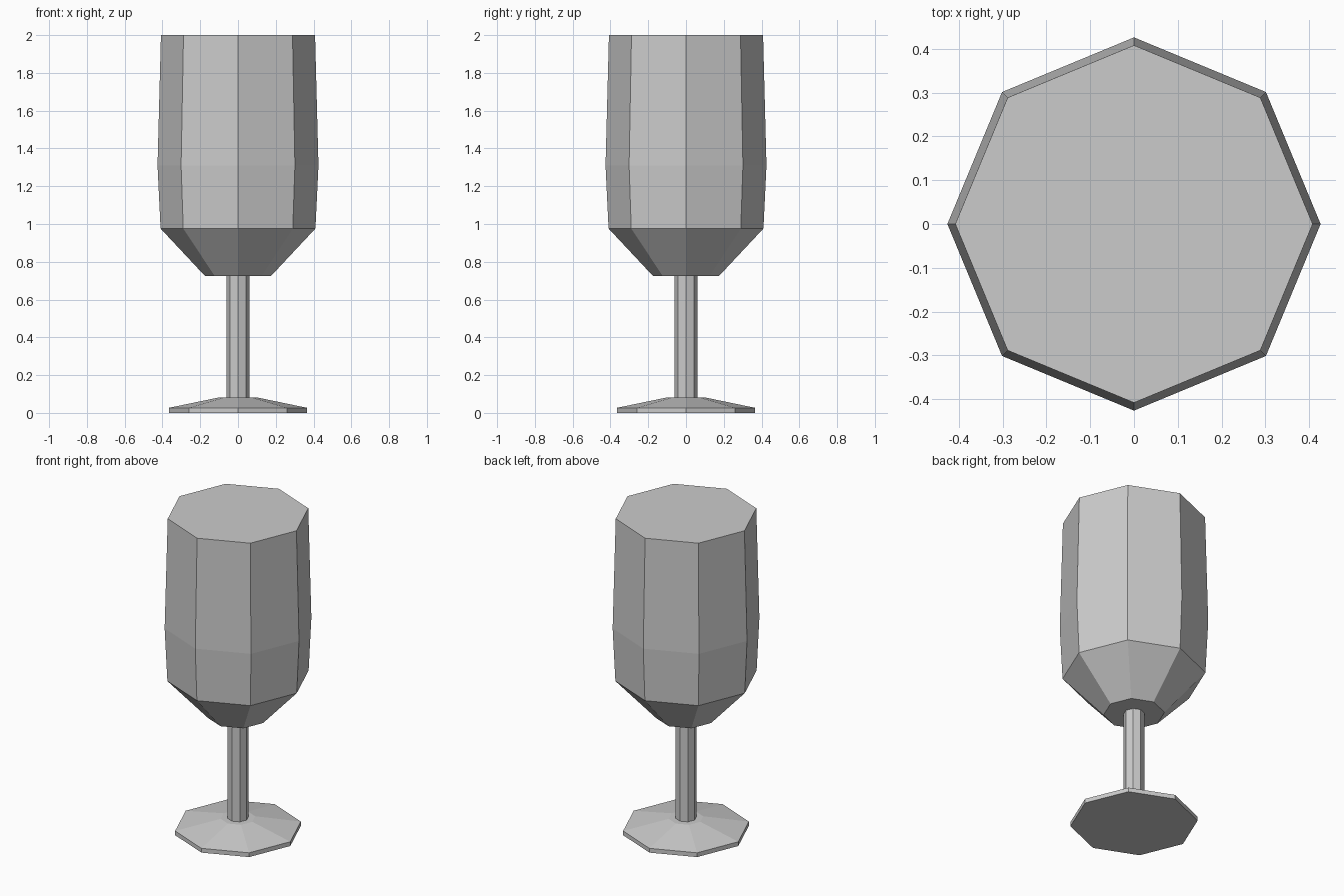
import bpy
import bmesh
from math import cos, sin, tau

cube = bpy.data.objects.get("Cube")
if cube:
    bpy.data.objects.remove(cube, do_unlink=True)

SIDES = 8

grey = bpy.data.materials.new("light grey")
grey.use_nodes = True
color = (0.6, 0.6, 0.6, 1)
grey.diffuse_color = color
grey.node_tree.nodes["Principled BSDF"].inputs["Base Color"].default_value = color


def lathe(name, profile):
    """Closed eight-sided solid from (radius, height) pairs, bottom to top."""
    bm = bmesh.new()
    rings = [[bm.verts.new((r * cos(tau * i / SIDES), r * sin(tau * i / SIDES), z))
              for i in range(SIDES)] for r, z in profile]
    for low, high in zip(rings, rings[1:]):
        for i in range(SIDES):
            j = (i + 1) % SIDES
            bm.faces.new((low[i], low[j], high[j], high[i]))
    bm.faces.new(rings[0][::-1])
    bm.faces.new(rings[-1])
    mesh = bpy.data.meshes.new(name)
    bm.to_mesh(mesh)
    bm.free()
    mesh.materials.append(grey)
    obj = bpy.data.objects.new(name, mesh)
    bpy.context.collection.objects.link(obj)
    return obj


# Flat disc with a shallow cone on top
lathe("foot", [(0.365, 0), (0.365, 0.027), (0.1, 0.082)])
# Slim straight column
lathe("stem", [(0.06, 0.082), (0.06, 0.725)])
# Filled, slightly bulging cup with a tapered underside
lathe("bowl", [(0.175, 0.725), (0.41, 0.976), (0.426, 1.31), (0.408, 2)])
